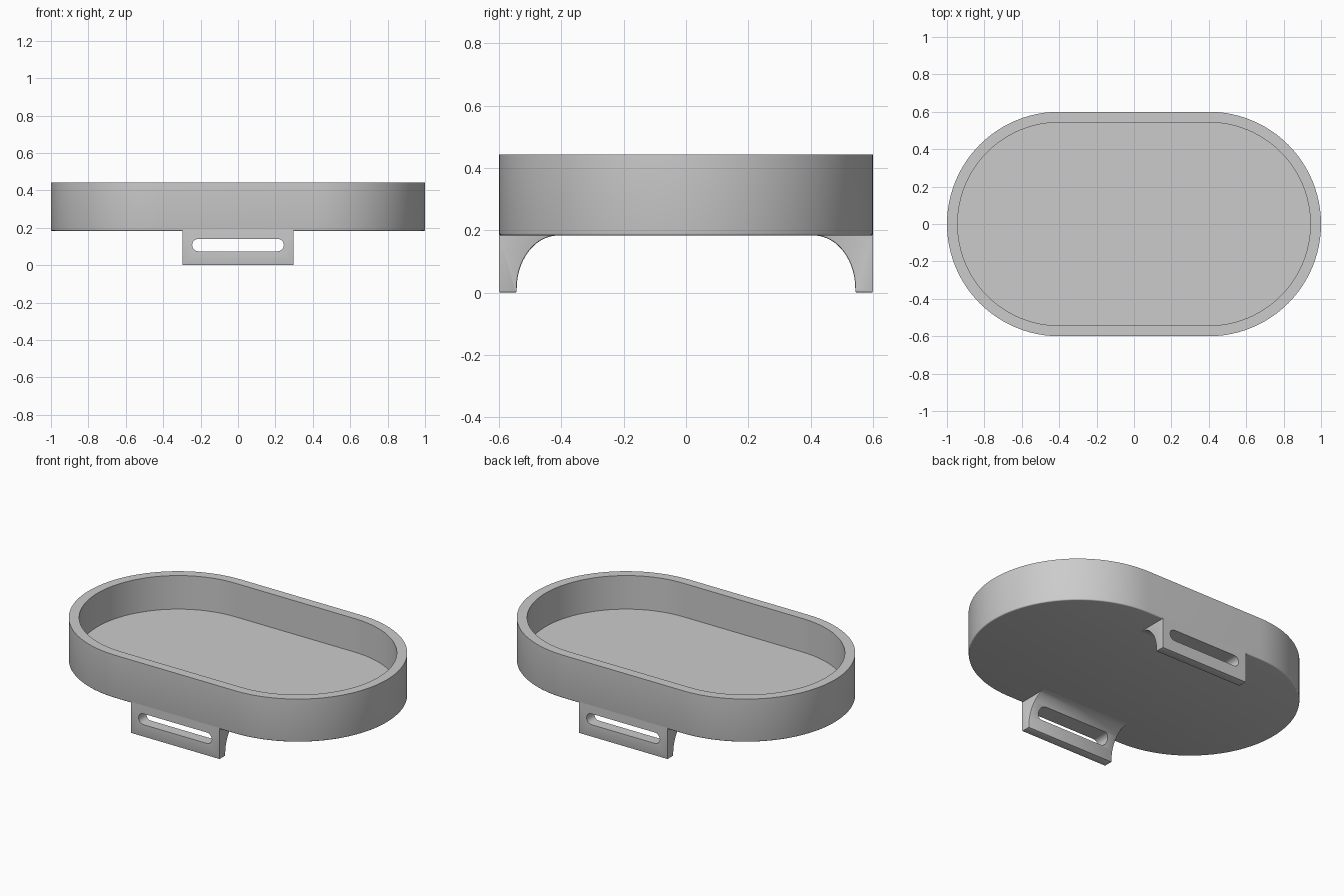
import bpy, bmesh, math

if "Cube" in bpy.data.objects:
    bpy.data.objects.remove(bpy.data.objects["Cube"], do_unlink=True)

HALF_STRAIGHT, RADIUS, WALL = 0.4, 0.6, 0.057
BASE_Z, FLOOR_Z, RIM_Z, EDGE = 0.183, 0.24, 0.443, 0.007

grey = bpy.data.materials.new("light grey")
grey.use_nodes = True
grey.diffuse_color = (0.6, 0.6, 0.6, 1)
grey.node_tree.nodes["Principled BSDF"].inputs["Base Color"].default_value = grey.diffuse_color


def stadium(half, radius, steps):
    """Outline of a slot shape, counter-clockwise."""
    points = []
    for side in (1, -1):
        for i in range(steps + 1):
            a = math.pi * (i / steps - 0.5)
            points.append((side * (half + radius * math.cos(a)), side * radius * math.sin(a)))
    return points


def loft(name, rings):
    """Closed solid through matching rings of points."""
    bm = bmesh.new()
    loops = [[bm.verts.new(p) for p in ring] for ring in rings]
    n = len(loops[0])
    for a, b in zip(loops, loops[1:]):
        for i in range(n):
            j = (i + 1) % n
            bm.faces.new((a[i], a[j], b[j], b[i]))
    bm.faces.new(loops[0][::-1])
    bm.faces.new(loops[-1])
    bmesh.ops.recalc_face_normals(bm, faces=bm.faces)
    mesh = bpy.data.meshes.new(name)
    bm.to_mesh(mesh)
    bm.free()
    mesh.materials.append(grey)
    obj = bpy.data.objects.new(name, mesh)
    bpy.context.collection.objects.link(obj)
    return obj


def activate(obj):
    bpy.ops.object.select_all(action='DESELECT')
    obj.select_set(True)
    bpy.context.view_layer.objects.active = obj


# Tray: rounded bottom edge, outer wall, rim, inner wall and floor
sections = [(EDGE * (1 - math.sin(a)), BASE_Z + EDGE * (1 - math.cos(a)))
            for a in (math.radians(d) for d in (0, 30, 60, 90))]
sections += [(0, RIM_Z), (WALL, RIM_Z), (WALL, FLOOR_Z)]
tray = loft("tray", [[(x, y, z) for x, y in stadium(HALF_STRAIGHT, RADIUS - inset, 48)]
                     for inset, z in sections])

# Foot: side profile with a concave inner curve, drawn along x
profile = [(-RADIUS, BASE_Z + EDGE), (-RADIUS, 0), (-0.543, 0)]
for i in range(21):
    a = math.pi / 2 * i / 20
    profile.append((-0.41 - 0.133 * math.cos(a), 0.012 + (BASE_Z - 0.012) * math.sin(a)))
profile.append((-0.41, BASE_Z + EDGE))
foot = loft("slotted_feet", [[(x, y, z) for y, z in profile] for x in (-0.297, 0.297)])

# Soften the lower edges and the edges of the inner curve
bm = bmesh.new()
bm.from_mesh(foot.data)
soft = [e for e in bm.edges if e.calc_face_angle(0) > math.radians(40)
        and all(v.co.z < BASE_Z - 0.001 for v in e.verts)]
bmesh.ops.bevel(bm, geom=soft, offset=0.005, segments=2, profile=0.5, affect='EDGES')
bm.to_mesh(foot.data)
bm.free()

# Strap slot cut through the foot
cutter = loft("slot_cutter", [[(x, y, 0.107 + z) for x, z in stadium(0.212, 0.033, 12)]
                              for y in (-0.7, -0.3)])
cutter.hide_render = True
cut = foot.modifiers.new("slot", 'BOOLEAN')
cut.object = cutter
cut.operation = 'DIFFERENCE'
cut.solver = 'EXACT'
activate(foot)
bpy.ops.object.modifier_apply(modifier=cut.name)
bpy.data.objects.remove(cutter, do_unlink=True)

# Same foot on the back
mirror = foot.modifiers.new("back_foot", 'MIRROR')
mirror.use_axis = (False, True, False)
mirror.use_mirror_merge = False

for obj in (tray, foot):
    activate(obj)
    bpy.ops.object.shade_smooth_by_angle(angle=math.radians(35))
